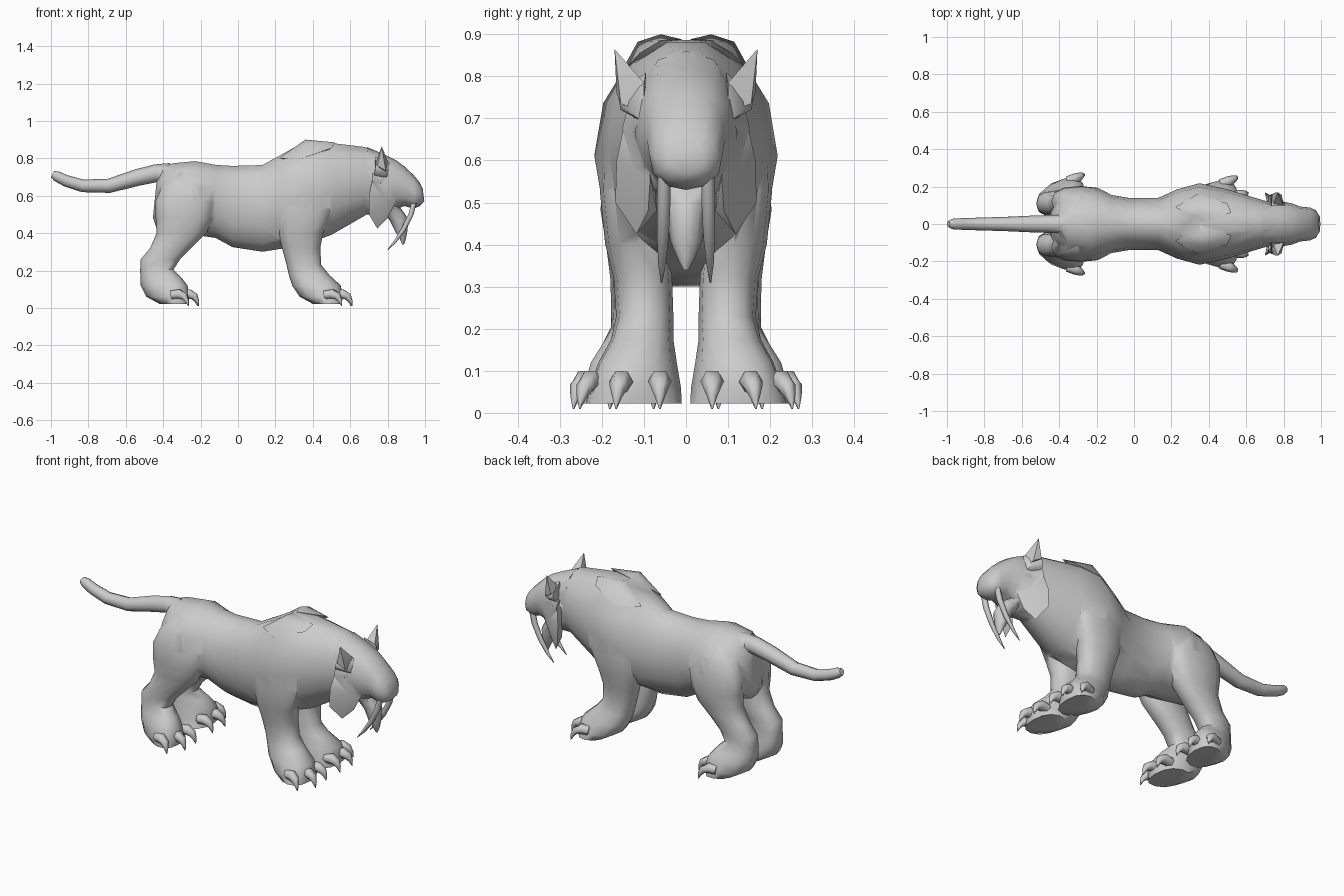
import bpy, bmesh, math
from mathutils import Vector


def finish(name, bm, mirror=False, angle=50):
    bmesh.ops.recalc_face_normals(bm, faces=bm.faces)
    me = bpy.data.meshes.new(name)
    bm.to_mesh(me)
    bm.free()
    ob = bpy.data.objects.new(name, me)
    bpy.context.collection.objects.link(ob)
    for p in me.polygons:
        p.use_smooth = True
    me.set_sharp_from_angle(angle=math.radians(angle))
    if mirror:
        m = ob.modifiers.new("mirror", 'MIRROR')
        m.use_axis = (False, True, False)
    return ob


def loft(name, rings, mirror=False, angle=50):
    bm = bmesh.new()
    vs = [[bm.verts.new(p) for p in r] for r in rings]
    n = len(vs[0])
    for a, b in zip(vs, vs[1:]):
        for i in range(n):
            j = (i + 1) % n
            bm.faces.new((a[i], a[j], b[j], b[i]))
    bm.faces.new(vs[0])
    bm.faces.new(vs[-1])
    return finish(name, bm, mirror, angle)


def oval(n, e=2.0):
    out = []
    for i in range(n):
        c, s = math.cos(2 * math.pi * i / n), math.sin(2 * math.pi * i / n)
        out.append((math.copysign(abs(c) ** (2 / e), c), math.copysign(abs(s) ** (2 / e), s)))
    return out


def slices_x(secs, n, e=2.0):
    """Upright rings from (x, bottom, top, half width, lean)."""
    return [[(x + lean * v, w * u, (b + t) / 2 + (t - b) / 2 * v) for u, v in oval(n, e)]
            for x, b, t, w, lean in secs]


def slices_z(secs, n, e=2.4):
    """Level rings from (z, x0, x1, y0, y1, splay)."""
    return [[((x0 + x1) / 2 + (x1 - x0) / 2 * u,
              (y0 + y1) / 2 + (y1 - y0) / 2 * v + s * (x1 - x0) / 2 * u, z) for u, v in oval(n, e)]
            for z, x0, x1, y0, y1, s in secs]


def tube(name, path, n=8, mirror=False):
    """Tapered tube through (x, y, z, radius)."""
    pts = [Vector(p[:3]) for p in path]
    rings = []
    for i, p in enumerate(pts):
        t = (pts[min(i + 1, len(pts) - 1)] - pts[max(i - 1, 0)]).normalized()
        up = t.cross(Vector((0, 1, 0))).normalized()
        side = up.cross(t)
        rings.append([p + path[i][3] * (side * u + up * v) for u, v in oval(n)])
    return loft(name, rings, mirror, 70)


def hull(name, pts, angle=50):
    bm = bmesh.new()
    for p in pts:
        bm.verts.new(p)
    bmesh.ops.convex_hull(bm, input=bm.verts)
    return finish(name, bm, True, angle)


def fuse(base, parts):
    """Union the skin parts into one continuous surface."""
    for p in parts:
        m = base.modifiers.new(p.name, 'BOOLEAN')
        m.operation, m.solver, m.object = 'UNION', 'EXACT', p
    dg = bpy.context.evaluated_depsgraph_get()
    me = bpy.data.meshes.new_from_object(base.evaluated_get(dg))
    base.modifiers.clear()
    base.data = me
    for p in parts:
        bpy.data.objects.remove(p)
    for f in me.polygons:
        f.use_smooth = True
    me.set_sharp_from_angle(angle=math.radians(55))


# torso and neck
body = loft("body", slices_x([
    (-.445, .48, .68, .06, .01), (-.415, .42, .762, .12, .02), (-.35, .40, .778, .165, 0),
    (-.23, .385, .79, .195, 0), (-.12, .37, .77, .155, 0), (-.03, .32, .765, .14, 0),
    (.13, .295, .77, .14, 0), (.23, .31, .825, .185, 0), (.35, .33, .893, .218, 0),
    (.50, .385, .888, .185, 0), (.68, .49, .865, .13, 0), (.77, .54, .82, .105, 0)], 14, 2.05))

# shoulder humps
humps = hull("shoulder_humps", [(.36, .06, .90), (.37, .115, .882), (.22, .09, .80), (.52, .06, .885),
                                (.50, .11, .855), (.34, .16, .80), (.36, .01, .888), (.36, .04, .78)])

# legs with paws
front = loft("front_leg", slices_z([
    (.72, .30, .43, .07, .165, 0), (.62, .235, .48, .06, .20, 0), (.53, .20, .51, .05, .205, 0),
    (.40, .215, .455, .04, .192, 0), (.32, .235, .44, .033, .172, 0), (.23, .26, .445, .03, .166, 0),
    (.175, .272, .49, .03, .178, .04), (.12, .29, .55, .022, .208, .08),
    (.06, .33, .56, .012, .23, .1), (.022, .40, .555, .01, .238, .1)], 12), True)
rear = loft("rear_leg", slices_z([
    (.73, -.33, -.21, .06, .125, 0), (.66, -.40, -.16, .05, .178, 0), (.57, -.443, -.12, .045, .2, 0),
    (.48, -.44, -.135, .045, .203, 0),
    (.40, -.435, -.17, .045, .19, 0), (.32, -.47, -.25, .045, .18, 0), (.26, -.52, -.31, .05, .178, 0),
    (.205, -.523, -.345, .05, .178, .05), (.16, -.522, -.30, .05, .20, .15),
    (.12, -.52, -.27, .045, .222, .2), (.06, -.49, -.26, .04, .242, .2),
    (.022, -.42, -.265, .03, .245, .2)], 12), True)

# toes and claws, three per paw
for leg, dx, dy in (("front", 0, 0), ("rear", -.82, .015)):
    for i, (x, y, turn) in enumerate(((.605, .062, 0), (.61, .16, .012), (.555, .24, .025))):
        x, y = x + dx, y + dy
        tube(f"{leg}_toe_{i + 1}", [
            (x - .09, y - turn, .07, .026), (x - .05, y - turn / 2, .075, .028),
            (x - .022, y, .062, .022), (x - .008, y + turn / 3, .038, .012),
            (x, y + turn / 2, .01, .002)], 6, True)

# tail
tail = tube("tail", [(-.36, 0, .725, .05), (-.44, 0, .72, .048), (-.54, 0, .697, .045),
                     (-.69, 0, .653, .038), (-.83, 0, .653, .034), (-.92, 0, .68, .031),
                     (-.97, 0, .705, .028), (-.992, 0, .716, .018)], 8)

# skull and muzzle
head = loft("head", slices_x([
    (.69, .50, .86, .118, 0), (.78, .50, .822, .122, 0), (.845, .53, .79, .11, 0),
    (.89, .545, .757, .093, 0), (.94, .53, .71, .088, 0), (.972, .545, .67, .074, 0),
    (.992, .57, .635, .042, -.004)], 12, 2.4))

# lower jaw
jaw = loft("lower_jaw", slices_z([
    (.56, .75, .85, -.08, .08, 0), (.50, .785, .895, -.052, .052, 0), (.47, .81, .912, -.044, .044, 0),
    (.41, .84, .905, -.038, .038, 0), (.37, .865, .898, -.022, .022, 0),
    (.34, .878, .888, -.006, .006, 0)], 8, 2.0))

# sabre teeth
tube("long_tooth", [(.945, .052, .58, .016), (.925, .053, .50, .016), (.885, .055, .42, .014),
                    (.84, .057, .355, .009), (.80, .058, .31, .002)], 6, True)

# cheek ruff
ruff = hull("cheek_ruff", [(.715, .15, .67), (.70, .165, .60), (.70, .168, .50), (.745, .118, .425),
                           (.80, .09, .48), (.84, .085, .56), (.83, .09, .66), (.74, .07, .48),
                           (.72, .08, .70), (.79, .125, .58)])
tuft = hull("cheek_tuft", [(.715, .14, .72), (.72, .152, .675), (.74, .12, .60), (.81, .10, .70),
                           (.80, .09, .74), (.73, .08, .70)])

# ears
hull("ear_tip", [(.768, .17, .865), (.735, .13, .77), (.80, .10, .785), (.79, .155, .735),
                 (.745, .165, .76), (.745, .105, .79), (.79, .115, .72)])
hull("ear_base", [(.735, .162, .755), (.73, .155, .72), (.785, .15, .725), (.81, .10, .78),
                  (.735, .095, .81), (.80, .10, .69), (.73, .10, .69)])

fuse(body, [humps, front, rear, tail, head, jaw, ruff, tuft])
